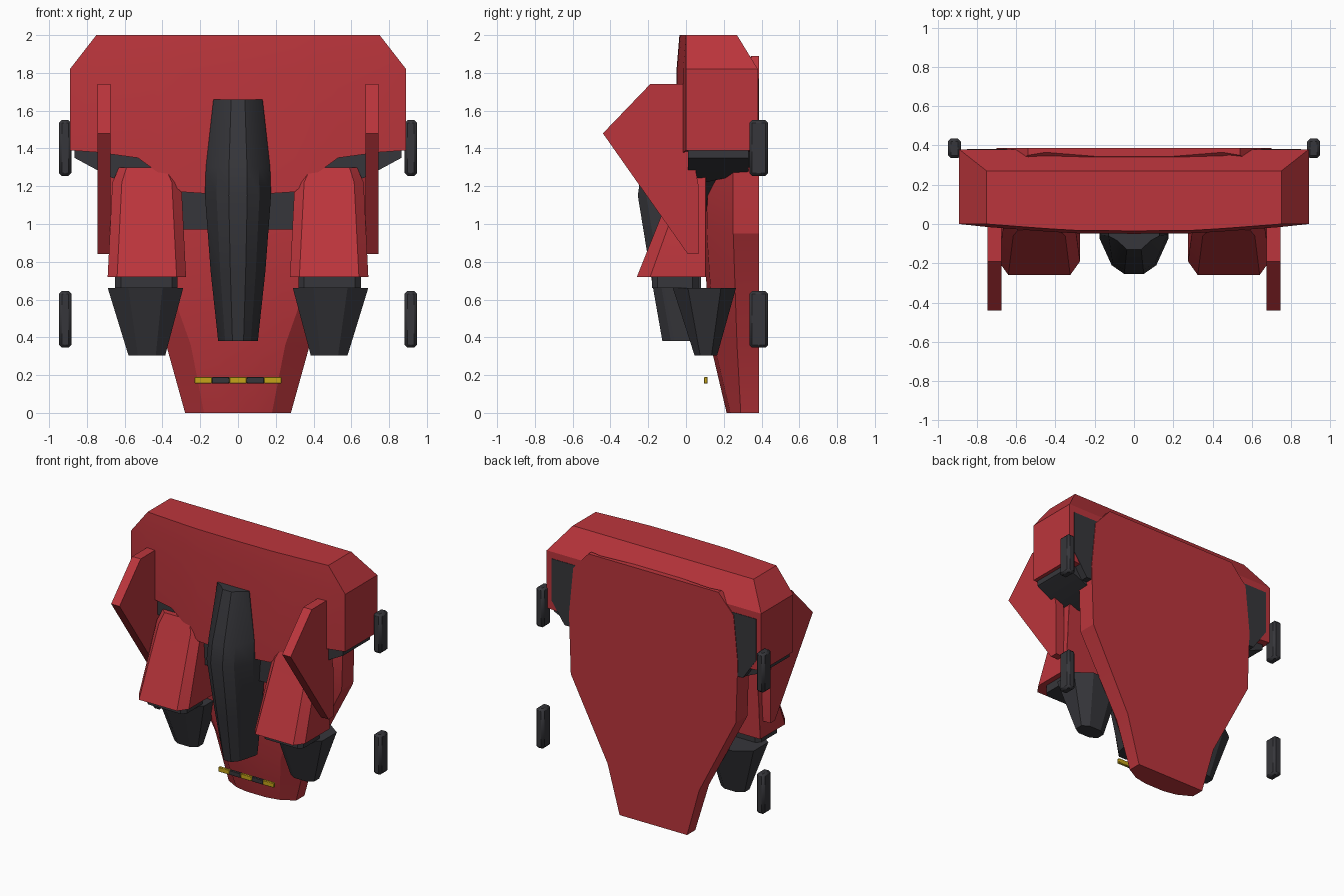
import bpy, bmesh, math

old = bpy.data.objects.get("Cube")
if old:
    bpy.data.objects.remove(old)


def material(name, rgb):
    m = bpy.data.materials.new(name)
    m.use_nodes = True
    m.diffuse_color = (*rgb, 1)
    m.node_tree.nodes["Principled BSDF"].inputs["Base Color"].default_value = (*rgb, 1)
    return m


RED = material("hull red", (0.5, 0.036, 0.045))
DARK = material("dark grey", (0.037, 0.037, 0.043))
YELLOW = material("warning yellow", (0.56, 0.37, 0.01))


def finish(name, bm, mat, bevel=0):
    bmesh.ops.remove_doubles(bm, verts=bm.verts, dist=0.0005)
    bmesh.ops.recalc_face_normals(bm, faces=bm.faces)
    mesh = bpy.data.meshes.new(name)
    bm.to_mesh(mesh)
    bm.free()
    mesh.materials.append(mat)
    mesh.shade_smooth()
    mesh.set_sharp_from_angle(angle=math.radians(22))
    ob = bpy.data.objects.new(name, mesh)
    bpy.context.collection.objects.link(ob)
    if bevel:
        mod = ob.modifiers.new("soft edges", "BEVEL")
        mod.width = bevel
        mod.segments = 1
    return ob


def loft(name, rings, mat, bevel=0):
    """Skin a list of equal-length rings and close both ends."""
    bm = bmesh.new()
    rows = [[bm.verts.new(p) for p in ring] for ring in rings]
    n = len(rows[0])
    for a, b in zip(rows, rows[1:]):
        for i in range(n):
            j = (i + 1) % n
            bm.faces.new((a[i], a[j], b[j], b[i]))
    bm.faces.new(rows[0])
    bm.faces.new(rows[-1])
    return finish(name, bm, mat, bevel)


def box(name, x0, x1, y0, y1, z0, z1, mat, bevel=0):
    ring = lambda z: [(x0, y0, z), (x1, y0, z), (x1, y1, z), (x0, y1, z)]
    return loft(name, [ring(z0), ring(z1)], mat, bevel)


def chamfered(x0, x1, y0, y1, z, cx, cy, back=True):
    """Rectangle ring with cut corners; the back corners may stay square."""
    bx, by = (cx, cy) if back else (0.001, 0.001)
    return [(x0 + cx, y0, z), (x1 - cx, y0, z), (x1, y0 + cy, z), (x1, y1 - by, z),
            (x1 - bx, y1, z), (x0 + bx, y1, z), (x0, y1 - by, z), (x0, y0 + cy, z)]


# Main hull: height, half width, side depth, front half width, front depth
hull = []
for z, w, ys, f, yf in [(0, .28, .29, .18, .215), (.36, .38, .27, .25, .13),
                        (.95, .685, .25, .46, .09), (1.4, .7, .25, .5, .1),
                        (1.75, .665, .28, .5, .2), (1.89, .54, .35, .45, .345)]:
    half = [(w, .387), (w, ys), (f, yf + .02), (f * .45, yf)]
    hull.append([(x, y, z) for x, y in half] + [(-x, y, z) for x, y in reversed(half)])
loft("main_hull", hull, RED)

# Upper block: bowed front, bevelled shoulders, sloping rear edge
half_columns = [(0, 1.15, 2, -.05), (.3, 1.17, 2, -.047), (.42, 1.27, 2, -.04),
                (.53, 1.35, 2, -.032), (.75, 1.38, 2, -.015), (.89, 1.39, 1.82, 0)]
columns = [(-x, b, t, f) for x, b, t, f in reversed(half_columns[1:])] + half_columns
block = []
for x, bottom, top, front in columns:
    end = top < 2
    block.append([(x, front, bottom), (x, front, 1.82),
                  (x, front if end else front + .015, top),
                  (x, .38 if end else .27, top), (x, .38, 1.82), (x, .38, max(bottom, 1.38))])
loft("upper_block", block, RED)

# Dark chassis below the block and its exposed rear panel
under = []
for x, top, bottom, y0, y1 in [(0, 1.25, .97, .02, .3), (.32, 1.3, .97, .02, .3),
                               (.55, 1.4, 1.2, .01, .33), (.68, 1.4, 1.25, .01, .33),
                               (.865, 1.4, 1.35, .01, .33)]:
    under.append([(x, y0, top), (x, y0, bottom), (x, y1, max(bottom, 1.27)), (x, y1, 1.4)])
under = [[(-x, y, z) for x, y, z in r] for r in reversed(under[1:])] + under
loft("under_chassis", under, DARK)
panel = [(-.85, 1.77), (.85, 1.77), (.85, 1.46), (.74, 1.3), (-.74, 1.3), (-.85, 1.46)]
loft("rear_panel", [[(x, y, z) for x, z in panel] for y in (.3, .383)], DARK)

# Central cowl
cowl = []
for z, w, yf in [(.38, .105, -.125), (.75, .145, -.19), (1.15, .175, -.255),
                 (1.3, .17, -.235), (1.66, .13, -.13)]:
    half = [(w, .08), (w, yf + .18 if z < 1.5 else -.06), (w * .65, yf + .045), (w * .28, yf)]
    cowl.append([(x, y, z) for x, y in half] + [(-x, y, z) for x, y in reversed(half)])
loft("central_cowl", cowl, DARK)

# Paired parts
fin = [(0, 1.74), (-.19, 1.74), (-.44, 1.48), (.01, .84), (.065, .84), (.065, 1.21), (.03, 1.4)]
for side, s in (("left", 1), ("right", -1)):
    def mirrored(ring):
        return [(s * x, y, z) for x, y, z in ring]

    loft(side + "_fin", [[(s * x, y, z) for y, z in fin] for x in (.675, .745)], RED)
    loft(side + "_engine_pod", [
        mirrored(chamfered(.275, .69, -.26, .105, .72, .05, .07, False)),
        mirrored(chamfered(.3, .665, -.06, .105, 1.22, .05, .05, False)),
        mirrored(chamfered(.345, .63, -.03, .105, 1.3, .04, .04, False))], RED)
    loft(side + "_engine_collar", [
        mirrored(chamfered(.32, .65, -.18, .065, z, .03, .03)) for z in (.66, .73)], DARK)
    loft(side + "_thruster", [
        mirrored(chamfered(.385, .58, .045, .165, .305, .05, .03)),
        mirrored(chamfered(.29, .69, -.07, .265, .662, .11, .08))], DARK)
    for level, z0, z1 in (("lower", .345, .645), ("upper", 1.255, 1.55)):
        x0, x1 = sorted((s * .882, s * .948))
        box(f"{side}_{level}_post", x0, x1, .335, .435, z0, z1, DARK, .015)

# Striped warning bar
for i in range(5):
    x = -.23 + i * .092
    box(f"stripe_{i + 1}", x, x + .092, .095, .115, .155, .19,
        DARK if i % 2 else YELLOW, .003)
